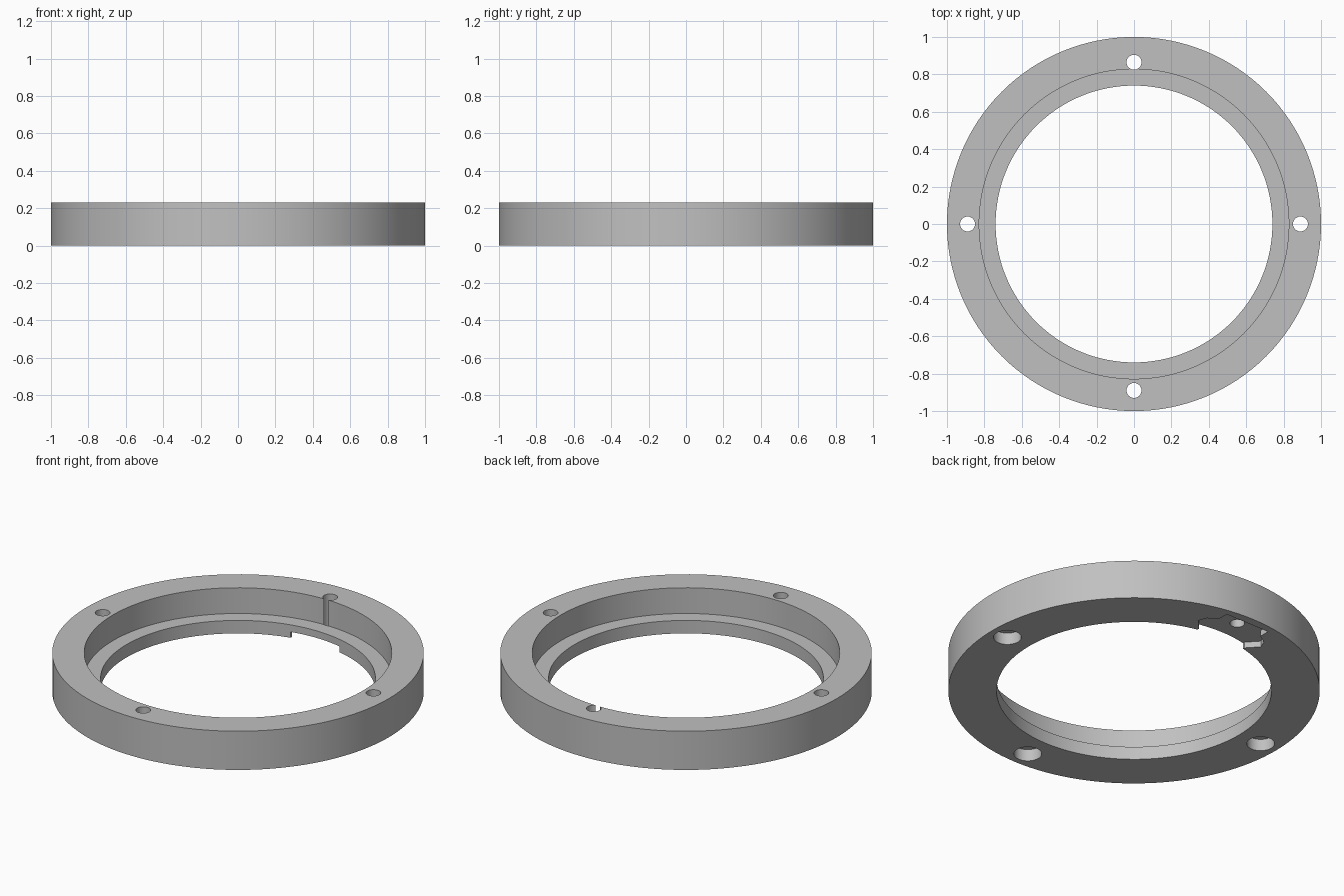
import bpy, bmesh, math

cube = bpy.data.objects.get("Cube")
if cube:
    bpy.data.objects.remove(cube, do_unlink=True)

SEGMENTS = 128
HEIGHT = 0.23
LEDGE = 0.077

grey = bpy.data.materials.new("plain_grey")
grey.use_nodes = True
colour = (0.53, 0.53, 0.53, 1)
grey.diffuse_color = colour
grey.node_tree.nodes["Principled BSDF"].inputs["Base Color"].default_value = colour


def make_object(name, bm):
    bmesh.ops.recalc_face_normals(bm, faces=bm.faces)
    mesh = bpy.data.meshes.new(name)
    bm.to_mesh(mesh)
    bm.free()
    mesh.materials.append(grey)
    obj = bpy.data.objects.new(name, mesh)
    bpy.context.collection.objects.link(obj)
    return obj


def lathe(name, profile):
    """Turn a closed (radius, z) profile around the z axis."""
    bm = bmesh.new()
    rings = []
    for i in range(SEGMENTS):
        a = 2 * math.pi * i / SEGMENTS
        rings.append([bm.verts.new((r * math.cos(a), r * math.sin(a), z))
                      for r, z in profile])
    n = len(profile)
    for i, ring in enumerate(rings):
        following = rings[(i + 1) % SEGMENTS]
        for j in range(n):
            k = (j + 1) % n
            bm.faces.new((ring[j], following[j], following[k], ring[k]))
    return make_object(name, bm)


def prism(name, outline, z0, z1):
    """Extrude a closed (x, y) outline from z0 to z1."""
    bm = bmesh.new()
    base = bm.faces.new([bm.verts.new((x, y, z0)) for x, y in outline])
    top = bmesh.ops.extrude_face_region(bm, geom=[base])["geom"]
    verts = [v for v in top if isinstance(v, bmesh.types.BMVert)]
    bmesh.ops.translate(bm, verts=verts, vec=(0, 0, z1 - z0))
    return make_object(name, bm)


def circle(x, y, radius, sides=32):
    return [(x + radius * math.cos(2 * math.pi * i / sides),
             y + radius * math.sin(2 * math.pi * i / sides)) for i in range(sides)]


def cut(target, cutter):
    cutter.hide_render = True
    mod = target.modifiers.new("cut", "BOOLEAN")
    mod.operation = "DIFFERENCE"
    mod.solver = "EXACT"
    mod.object = cutter
    bpy.context.view_layer.objects.active = target
    bpy.ops.object.modifier_apply(modifier=mod.name)
    bpy.data.objects.remove(cutter, do_unlink=True)


# Ring body with an inner ledge
ring = lathe("stepped_ring", [(1, 0), (1, HEIGHT), (0.828, HEIGHT),
                              (0.828, LEDGE), (0.74, LEDGE), (0.74, 0)])

# Screw holes; the back one sits closer in and opens into the wall
for x, y in [(0.89, 0), (-0.89, 0), (0, -0.89), (0, 0.865)]:
    cut(ring, prism("screw_hole", circle(x, y, 0.04), -0.1, HEIGHT + 0.1))
    if y <= 0:
        cut(ring, prism("counterbore", circle(x, y, 0.075), -0.1, 0.07))

# Shallow shaped pocket under the back hole, open to the middle
half = [(0.16, 0.65), (0.16, 0.735), (0.22, 0.80), (0.20, 0.85),
        (0.145, 0.885), (0.145, 0.95)]
outline = half + [(-x, y) for x, y in reversed(half)]
cut(ring, prism("pocket", outline, -0.1, 0.035))

# Smooth round walls, crisp edges
bpy.ops.object.select_all(action="DESELECT")
ring.select_set(True)
bpy.context.view_layer.objects.active = ring
bpy.ops.object.shade_smooth_by_angle(angle=math.radians(30))
